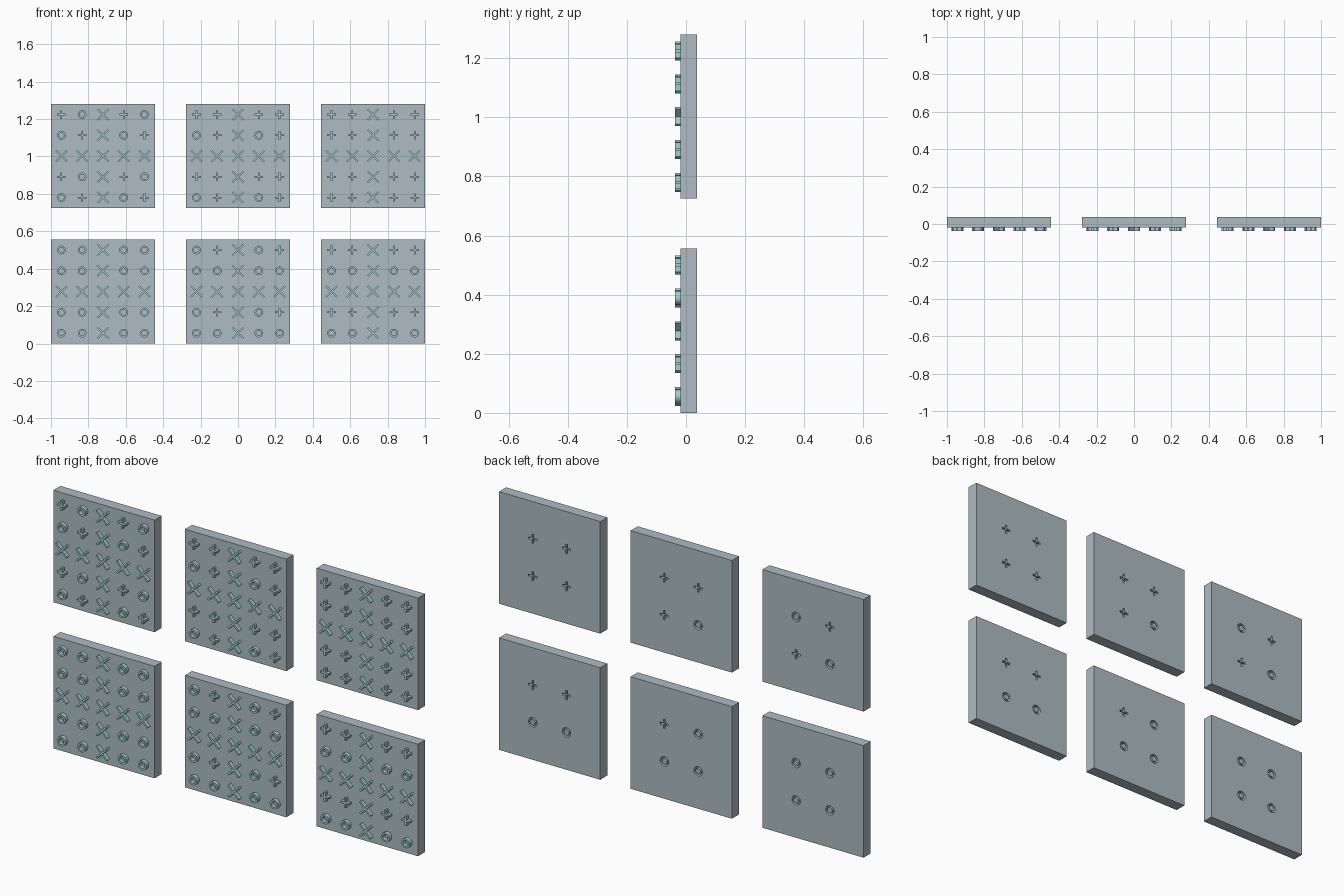
import bpy, bmesh
from math import sin, cos, pi

if "Cube" in bpy.data.objects:
    bpy.data.objects.remove(bpy.data.objects["Cube"])

U = 0.5555 / 30            # base unit: tile is 30 wide, 3 thick, marks 1 high
SIZE = 30 * U
PITCH = 6 * U
FRONT, BACK = -1 * U, 2 * U
STROKE = 0.5 * U
SEGMENTS = 32


def material(name, rgb):
    m = bpy.data.materials.new(name)
    m.diffuse_color = (*rgb, 1)
    m.use_nodes = True
    m.node_tree.nodes["Principled BSDF"].inputs["Base Color"].default_value = m.diffuse_color
    return m


SLATE = material("slate", (0.42, 0.50, 0.55))
TEAL = material("teal", (0.37, 0.62, 0.63))


def extrude_loop(bm, pts, y0, y1):
    """Solid prism from an x/z outline."""
    a = [bm.verts.new((x, y0, z)) for x, z in pts]
    b = [bm.verts.new((x, y1, z)) for x, z in pts]
    bm.faces.new(a)
    bm.faces.new(b[::-1])
    for i in range(len(pts)):
        j = (i + 1) % len(pts)
        bm.faces.new((a[j], a[i], b[i], b[j]))


def cross(bm, cx, cz, y0, y1, length, angle=0.0):
    h, w = length / 2, STROKE / 2
    pts = []
    for k in range(4):
        t = angle + k * pi / 2
        for x, z in ((w, -w), (h, -w), (h, w)):
            pts.append((cx + x * cos(t) - z * sin(t), cz + x * sin(t) + z * cos(t)))
    extrude_loop(bm, pts, y0, y1)


def ring(bm, cx, cz, y0, y1, radius):
    section = ((radius, y0), (radius, y1), (radius - STROKE, y1), (radius - STROKE, y0))
    loops = []
    for i in range(SEGMENTS):
        t = 2 * pi * i / SEGMENTS
        loops.append([bm.verts.new((cx + r * cos(t), y, cz + r * sin(t))) for r, y in section])
    for i in range(SEGMENTS):
        p, q = loops[i], loops[(i + 1) % SEGMENTS]
        for k in range(4):
            m = (k + 1) % 4
            bm.faces.new((p[k], p[m], q[m], q[k]))


def mark(bm, kind, cx, cz, y0, y1):
    if kind == "o":
        ring(bm, cx, cz, y0, y1, 1.25 * U)
    elif kind == "+":
        cross(bm, cx, cz, y0, y1, 2.5 * U)
    else:
        cross(bm, cx, cz, y0, y1, 4.4 * U, pi / 4)


def finish(bm, name, mat):
    bmesh.ops.recalc_face_normals(bm, faces=bm.faces[:])
    me = bpy.data.meshes.new(name)
    bm.to_mesh(me)
    bm.free()
    me.materials.append(mat)
    ob = bpy.data.objects.new(name, me)
    bpy.context.collection.objects.link(ob)
    return ob


def smooth(ob):
    bpy.ops.object.select_all(action="DESELECT")
    ob.select_set(True)
    bpy.context.view_layer.objects.active = ob
    bpy.ops.object.shade_smooth_by_angle()


def tile(name, cx, cz, quad):
    # plate
    bm = bmesh.new()
    h = SIZE / 2
    extrude_loop(bm, [(cx - h, cz - h), (cx + h, cz - h), (cx + h, cz + h), (cx - h, cz + h)],
                 FRONT, BACK)
    plate = finish(bm, name + "_plate", SLATE)

    # recessed marks on the back: one copy of the 2x2 pattern
    bm = bmesh.new()
    for i, kind in enumerate(quad):
        mark(bm, kind, cx + (i % 2 - 0.5) * 10 * U, cz + (0.5 - i // 2) * 10 * U,
             BACK - U, BACK + U)
    cutter = finish(bm, name + "_cutter", SLATE)
    cutter.hide_render = True
    mod = plate.modifiers.new("recess", "BOOLEAN")
    mod.operation, mod.solver, mod.object = "DIFFERENCE", "EXACT", cutter
    bpy.context.view_layer.objects.active = plate
    bpy.ops.object.modifier_apply(modifier=mod.name)
    bpy.data.objects.remove(cutter)
    smooth(plate)

    # raised marks on the front: pattern repeated in the corners, X dividers between
    bm = bmesh.new()
    for row in range(5):
        for col in range(5):
            divider = row == 2 or col == 2
            kind = "x" if divider else quad[(row % 3) * 2 + col % 3]
            mark(bm, kind, cx + (col - 2) * PITCH, cz + (2 - row) * PITCH,
                 FRONT - U, FRONT + 0.05 * U)
    smooth(finish(bm, name + "_raised_marks", TEAL))


# two rows of three tiles; each pattern reads top-left to bottom-right
patterns = (("oooo", "o+oo", "++oo"), ("+oo+", "++o+", "++++"))
for r, names in enumerate(patterns):
    for c, quad in enumerate(names):
        tile(f"tile_{r + 1}_{c + 1}", (c - 1) * (1 - SIZE / 2), SIZE / 2 + r * (1.28 - SIZE), quad)
